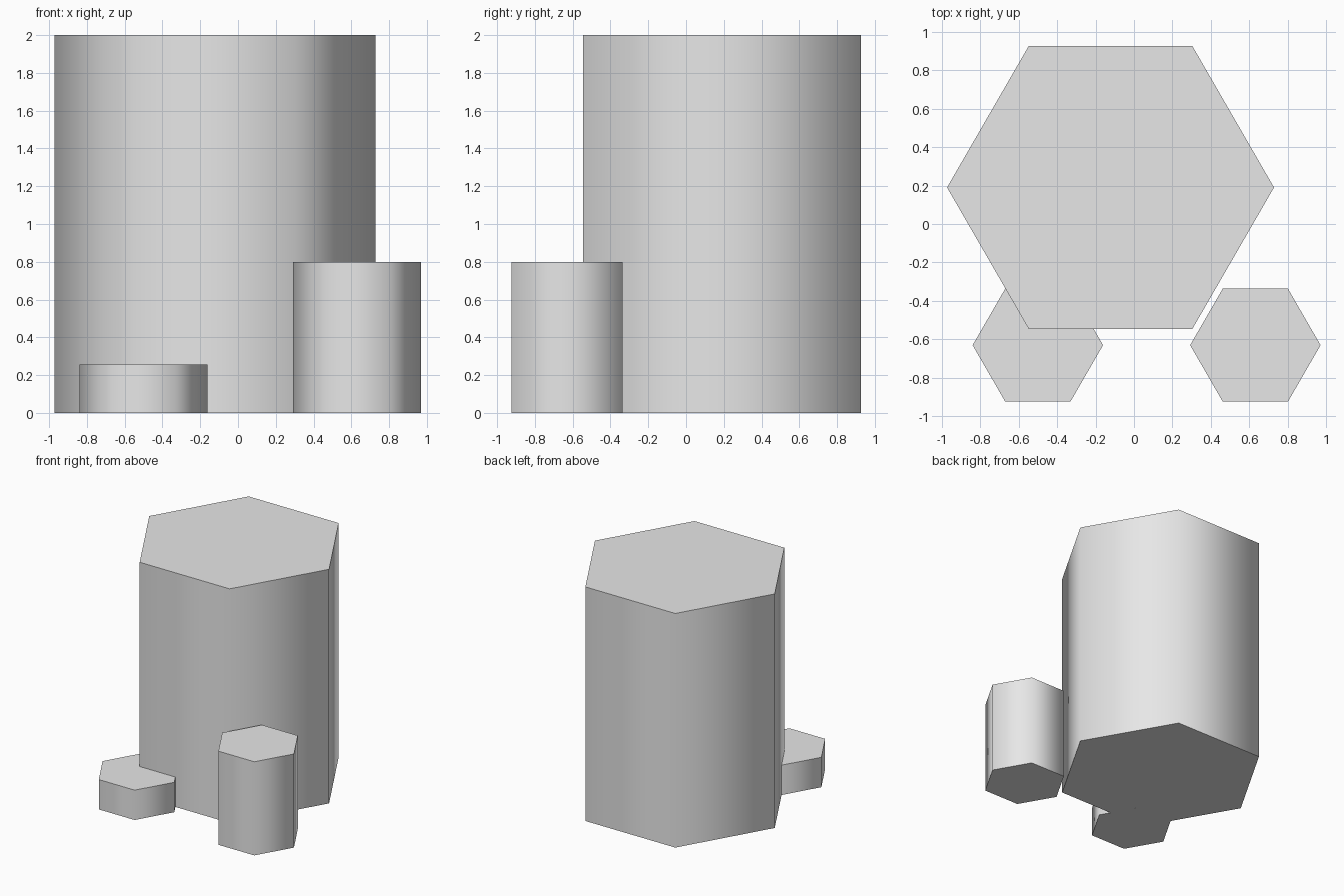
import bpy
import bmesh
from math import cos, sin, pi

cube = bpy.data.objects.get("Cube")
if cube:
    bpy.data.objects.remove(cube, do_unlink=True)

# Plain grey stone
stone = bpy.data.materials.new("stone grey")
stone.use_nodes = True
GREY = (0.8, 0.8, 0.8, 1)
stone.diffuse_color = GREY
stone.node_tree.nodes["Principled BSDF"].inputs["Base Color"].default_value = GREY


def hex_column(name, x, y, radius, height):
    """Six-sided column with corners on the x axis, soft sides and crisp caps."""
    bm = bmesh.new()
    ring = [bm.verts.new((radius * cos(i * pi / 3), radius * sin(i * pi / 3), 0))
            for i in range(6)]
    base = bm.faces.new(ring)
    top = bmesh.ops.extrude_face_region(bm, geom=[base], use_keep_orig=True)["geom"]
    for v in top:
        if isinstance(v, bmesh.types.BMVert):
            v.co.z = height
    bmesh.ops.recalc_face_normals(bm, faces=bm.faces)
    for face in bm.faces:
        face.smooth = abs(face.normal.z) < 0.5
    for edge in bm.edges:
        edge.smooth = any(f.smooth for f in edge.link_faces) and \
            all(f.smooth for f in edge.link_faces)
    mesh = bpy.data.meshes.new(name)
    bm.to_mesh(mesh)
    bm.free()
    mesh.materials.append(stone)
    column = bpy.data.objects.new(name, mesh)
    column.location = (x, y, 0)
    bpy.context.collection.objects.link(column)


# Tall main column with two smaller ones at its front corners
hex_column("tall_column", -0.122, 0.19, 0.85, 2.0)
hex_column("low_column", -0.5, -0.63, 0.339, 0.255)
hex_column("medium_column", 0.631, -0.63, 0.339, 0.8)
